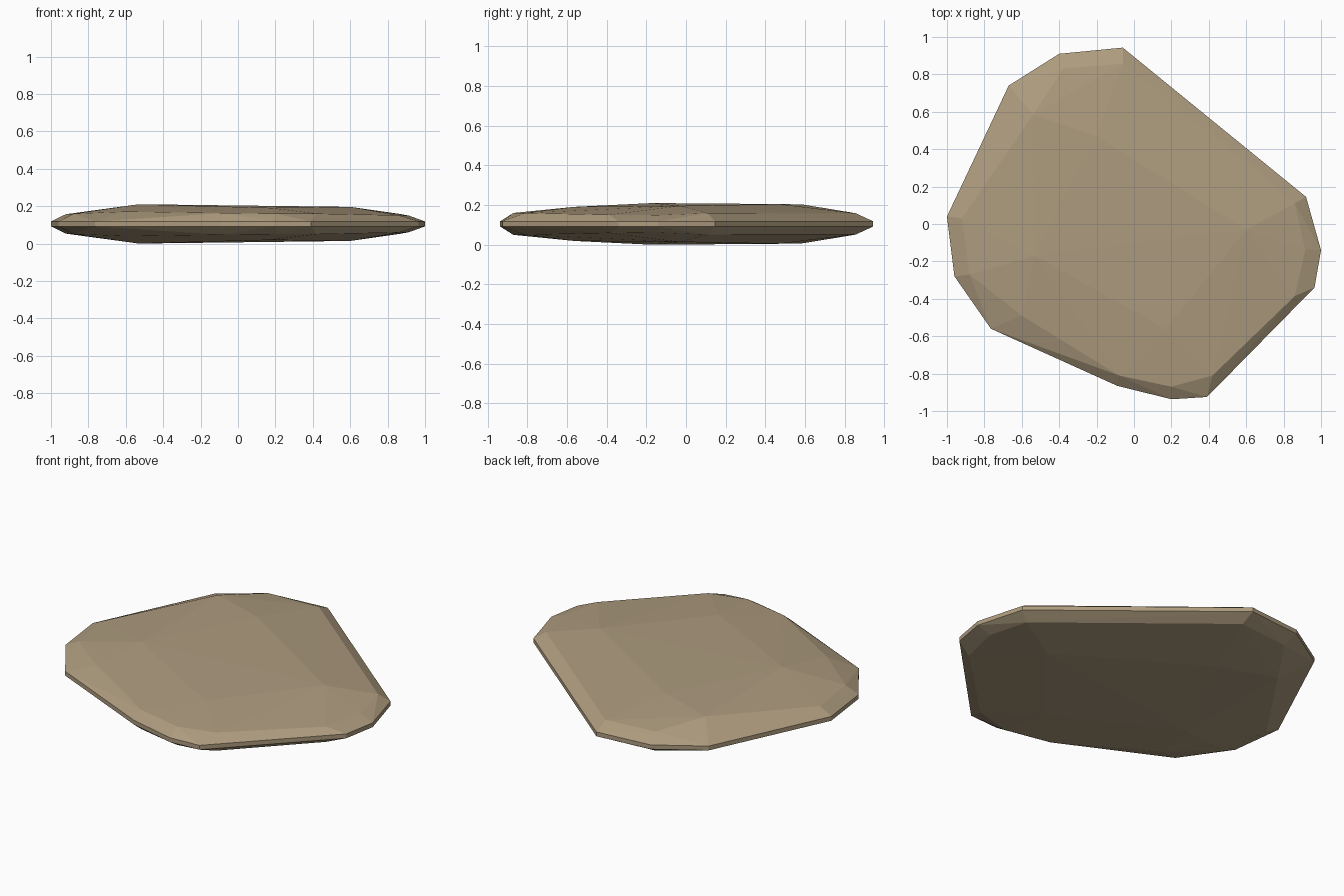
import bpy
import bmesh

cube = bpy.data.objects.get("Cube")
if cube:
    bpy.data.objects.remove(cube, do_unlink=True)

MID = 0.105  # height of the plane the slab is symmetric about

# Outermost outline, counter-clockwise
rim = [(-1, .04), (-.96, -.28), (-.765, -.56), (-.09, -.865), (.2, -.937), (.39, -.925),
       (.965, -.34), (1, -.14), (.92, .145), (-.06, .943), (-.4, .91), (-.67, .74)]

# Shoulder where the bevelled edge meets the broad face
shoulder = [(-.92, .03, .052), (-.88, -.27, .054), (-.6, -.49, .066), (-.08, -.81, .058),
            (.2, -.87, .055), (.42, -.81, .055), (.86, -.385, .046), (.915, -.14, .044),
            (.86, .11, .054), (-.06, .857, .053), (-.38, .83, .058)]

# Gentle peaks of the broad face
peaks = [(-.53, -.17, .105), (.17, -.56, .086), (.6, -.03, .091),
         (-.2, .47, .1), (-.54, .585, .098)]

# Faceted stone: hull over the mirrored rings
bm = bmesh.new()
for side in (1, -1):
    for x, y in rim:
        bm.verts.new((x, y, MID + side * .013))
    for x, y, h in shoulder + peaks:
        bm.verts.new((x, y, MID + side * h))
hull = bmesh.ops.convex_hull(bm, input=bm.verts[:])
spare = {g for g in hull["geom_interior"] + hull["geom_unused"]
         if isinstance(g, bmesh.types.BMVert)}
bmesh.ops.delete(bm, geom=list(spare), context='VERTS')
bmesh.ops.dissolve_limit(bm, angle_limit=.01, verts=bm.verts[:], edges=bm.edges[:])
bmesh.ops.recalc_face_normals(bm, faces=bm.faces[:])

mesh = bpy.data.meshes.new("flat_stone")
bm.to_mesh(mesh)
bm.free()
stone = bpy.data.objects.new("flat_stone", mesh)
bpy.context.collection.objects.link(stone)

# Sandy stone colour
colour = (.42, .33, .21, 1)
mat = bpy.data.materials.new("sandy_stone")
mat.use_nodes = True
mat.diffuse_color = colour
for node in mat.node_tree.nodes:
    if node.type == 'BSDF_PRINCIPLED':
        node.inputs["Base Color"].default_value = colour
        node.inputs["Roughness"].default_value = .9
mesh.materials.append(mat)
